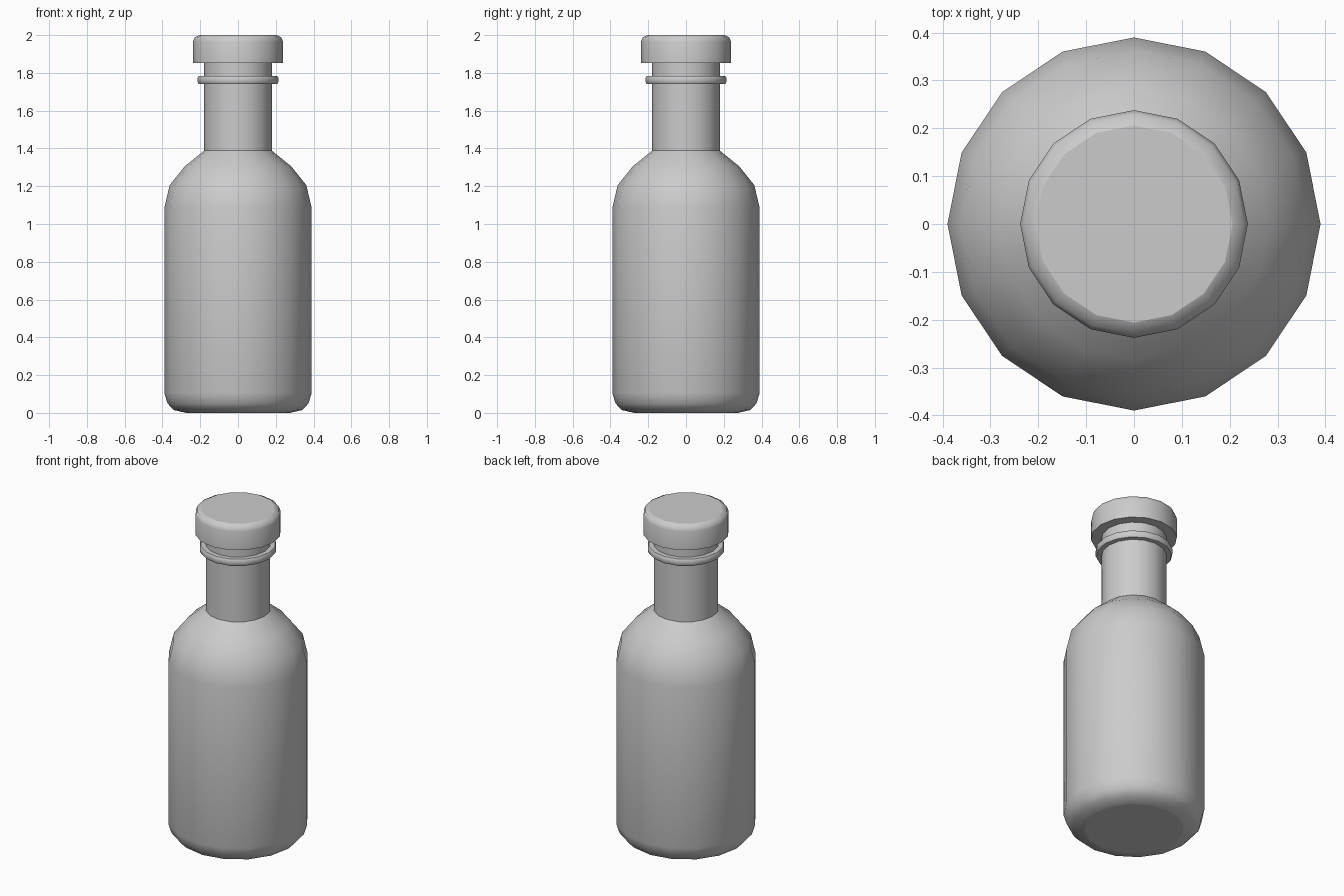
import bpy, bmesh, math

SIDES = 16

cube = bpy.data.objects.get("Cube")
if cube:
    bpy.data.objects.remove(cube, do_unlink=True)

grey = bpy.data.materials.new("plain grey")
grey.use_nodes = True
COLOUR = (0.6, 0.6, 0.6, 1)
grey.diffuse_color = COLOUR
grey.node_tree.nodes["Principled BSDF"].inputs["Base Color"].default_value = COLOUR


def lathe(name, profile, closed=False):
    """Turn a (radius, height) profile, listed bottom to top on the outside, around z."""
    bm = bmesh.new()
    rings = []
    for r, z in profile:
        angles = [2 * math.pi * i / SIDES for i in range(SIDES)]
        rings.append([bm.verts.new((r * math.cos(a), r * math.sin(a), z)) for a in angles])
    pairs = list(zip(rings, rings[1:]))
    if closed:
        pairs.append((rings[-1], rings[0]))
    for low, high in pairs:
        for i in range(SIDES):
            j = (i + 1) % SIDES
            bm.faces.new((low[i], low[j], high[j], high[i]))
    if not closed:
        bm.faces.new(rings[0][::-1])
        bm.faces.new(rings[-1])
    bmesh.ops.recalc_face_normals(bm, faces=bm.faces)
    # Smooth walls, with crisp creases and flat end discs
    for f in bm.faces:
        f.smooth = len(f.verts) == 4
    for e in bm.edges:
        flat_end = any(not f.smooth for f in e.link_faces)
        e.smooth = not flat_end and e.calc_face_angle(0) < math.radians(45)
    mesh = bpy.data.meshes.new(name)
    bm.to_mesh(mesh)
    bm.free()
    mesh.materials.append(grey)
    obj = bpy.data.objects.new(name, mesh)
    bpy.context.collection.objects.link(obj)
    return obj


# Bottle: rounded foot, straight wall, shoulder and neck
lathe("bottle_body", [(0.275, 0), (0.34, 0.015), (0.373, 0.05), (0.39, 0.105),
                      (0.39, 1.085), (0.362, 1.205), (0.282, 1.305), (0.18, 1.388),
                      (0.18, 1.87)])

# Rounded collar around the neck
lathe("neck_ring", [(0.17, 1.742), (0.208, 1.742), (0.214, 1.752),
                    (0.214, 1.773), (0.208, 1.783), (0.17, 1.783)], closed=True)

# Stopper cap with a softened top rim
lathe("cap", [(0.238, 1.852), (0.238, 1.965), (0.23, 1.988), (0.206, 2.0)])
